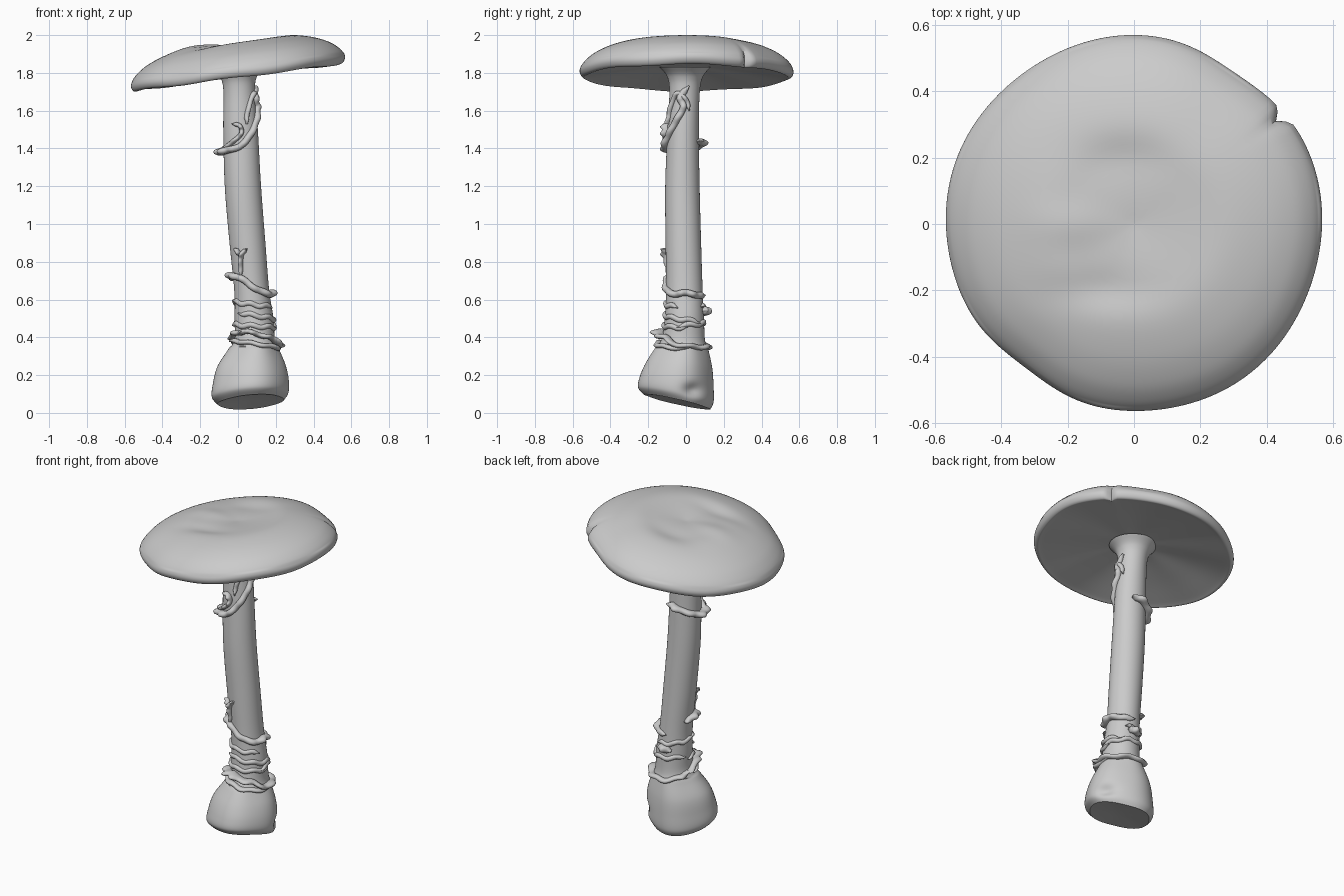
import bpy, bmesh, math
from mathutils import Vector

if "Cube" in bpy.data.objects:
    bpy.data.objects.remove(bpy.data.objects["Cube"])


def spline(pts, n):
    """Catmull-Rom samples through tuples, n steps per segment."""
    out = []
    for i in range(len(pts) - 1):
        quad = [pts[max(i - 1, 0)], pts[i], pts[i + 1], pts[min(i + 2, len(pts) - 1)]]
        for k in range(n):
            t = k / n
            out.append(tuple(0.5 * (2 * b + (c - a) * t + (2 * a - 5 * b + 4 * c - d) * t * t
                                    + (3 * b - a - 3 * c + d) * t ** 3)
                             for a, b, c, d in zip(*quad)))
    return out + [tuple(pts[-1])]


def loft(name, rings, angle=50):
    """Skin a list of vertex rings and close both ends."""
    bm = bmesh.new()
    vs = [[bm.verts.new(p) for p in ring] for ring in rings]
    n = len(rings[0])
    for a, b in zip(vs, vs[1:]):
        for i in range(n):
            j = (i + 1) % n
            bm.faces.new((a[i], a[j], b[j], b[i]))
    bm.faces.new(vs[0][::-1])
    bm.faces.new(vs[-1])
    bmesh.ops.recalc_face_normals(bm, faces=bm.faces)
    me = bpy.data.meshes.new(name)
    bm.to_mesh(me)
    bm.free()
    ob = bpy.data.objects.new(name, me)
    bpy.context.collection.objects.link(ob)
    bpy.ops.object.select_all(action='DESELECT')
    ob.select_set(True)
    bpy.context.view_layer.objects.active = ob
    bpy.ops.object.shade_smooth_by_angle(angle=math.radians(angle))
    return ob


def bump(v, centre, width):
    return math.exp(-((v - centre) / width) ** 2)


# Cap: sheared revolved profile with an uneven rim, a notch and a dented top
cap_profile = [(0.01, 0.03), (0.25, 0.03), (0.6, 0.008), (0.9, -0.018), (0.97, -0.024),
               (1.0, 0.0), (0.99, 0.03), (0.94, 0.065), (0.85, 0.102), (0.7, 0.138),
               (0.5, 0.163), (0.3, 0.16), (0.01, 0.145)]
rings = []
for k, (rho, h) in enumerate(spline(cap_profile, 5)):
    ring = []
    for i in range(180):
        d = i * 2
        a = math.radians(d)
        R = 0.566 - 0.027 * bump(d, 233, 18) - 0.016 * bump(d, 56, 16) + 0.003 * math.sin(5 * a)
        R *= 1 - 0.06 * bump(d, 36, 2) * rho ** 10
        x, y = rho * R * math.cos(a), rho * R * math.sin(a)
        z = 1.80 + 0.13 * x + h
        if k > 30:
            z -= 0.015 * bump(x, -0.05, 0.15) * bump(y, 0.2, 0.08)
            z += 0.012 * bump(x, -0.18, 0.12) * bump(y, 0.0, 0.07)
            z -= 0.015 * bump(x, -0.1, 0.15) * bump(y, -0.2, 0.06)
        else:
            z += 0.004 * rho * math.sin(7 * a + 1)
        ring.append((x, y, z))
    rings.append(ring)
loft("cap", rings)

# Stem and bulb: rows of height, x range, y range
stem_rows = [(0.0, -0.105, 0.24, -0.22, 0.125), (0.045, -0.135, 0.265, -0.25, 0.142),
             (0.13, -0.128, 0.265, -0.24, 0.142), (0.23, -0.105, 0.248, -0.21, 0.135),
             (0.33, -0.05, 0.215, -0.165, 0.115), (0.39, -0.02, 0.195, -0.13, 0.10),
             (0.5, -0.018, 0.188, -0.112, 0.095), (0.65, -0.02, 0.165, -0.105, 0.088),
             (0.9, -0.045, 0.145, -0.108, 0.08), (1.2, -0.07, 0.122, -0.11, 0.072),
             (1.5, -0.078, 0.105, -0.098, 0.068), (1.7, -0.077, 0.09, -0.088, 0.073),
             (1.78, -0.095, 0.1, -0.1, 0.09), (1.83, -0.14, 0.14, -0.14, 0.13)]
stem_samples = spline(stem_rows, 10)


def surface(z, a):
    """Point on the stem at height z and angle a, plus its outward direction."""
    i = next((k for k in range(1, len(stem_samples)) if stem_samples[k][0] >= z),
             len(stem_samples) - 1)
    lo, hi = stem_samples[i - 1], stem_samples[i]
    t = (z - lo[0]) / (hi[0] - lo[0])
    x0, x1, y0, y1 = [p + (q - p) * t for p, q in zip(lo[1:], hi[1:])]
    n = Vector((math.cos(a), math.sin(a), 0))
    return Vector(((x0 + x1) / 2 + n.x * (x1 - x0) / 2,
                   (y0 + y1) / 2 + n.y * (y1 - y0) / 2, z)), n


rings = []
for row in stem_samples:
    z, ring = row[0], []
    for i in range(64):
        a = 2 * math.pi * i / 64
        p, n = surface(z, a)
        if z < 0.35:  # slanted cut under the bulb, with a dent on the right
            p.z += (0.01 + 0.22 * (0.12 - p.y) + 0.08 * (p.x + 0.08)) * (1 - z / 0.35)
            p -= n * 0.03 * bump(p.y, 0.04, 0.05) * bump(p.z, 0.12, 0.035) * max(n.x, 0)
            p += n * 0.006 * math.sin(4 * a + 0.6)
        ring.append(p)
    rings.append(ring)
c = sum(rings[0], Vector()) / 64
rings.insert(0, [c + (p - c) * 0.3 + Vector((0, 0, 0.012)) for p in rings[0]])
loft("stem", rings, 35)


def band(name, pts, thick, wobble=0.0):
    """Torn veil strip along (angle in degrees, height, how far it stands out)."""
    path = spline(pts, 8)
    frames = []
    for k, (deg, z, out) in enumerate(path):
        p, n = surface(z, math.radians(deg))
        p.z += wobble * math.sin(deg * 0.11)
        frames.append((p, n, out * (1 + 0.2 * math.sin(k * 0.9))))
    rings, last = [], len(frames) - 1
    for k, (p, n, out) in enumerate(frames):
        tan = (frames[min(k + 1, last)][0] - frames[max(k - 1, 0)][0]).normalized()
        side = n.cross(tan).normalized()
        taper = max(0.25, min(1, k / 4, (last - k) / 4))
        half = out / 2 + 0.008
        centre = p + n * (out / 2 - 0.004)
        rings.append([centre + n * half * math.cos(b) + side * thick * taper * math.sin(b)
                      for b in (2 * math.pi * j / 10 for j in range(10))])
    loft(name, rings, 80)


# Collar above the bulb
band("collar_upper", [(-200, 0.39, 0.03), (-150, 0.42, 0.035), (-115, 0.43, 0.06), (-90, 0.42, 0.055),
                      (-50, 0.40, 0.045), (-10, 0.36, 0.04), (40, 0.35, 0.03), (90, 0.35, 0.025),
                      (140, 0.37, 0.03), (165, 0.4, 0.025)], 0.014, 0.005)
band("collar_lower", [(-180, 0.38, 0.02), (-120, 0.375, 0.022), (-70, 0.36, 0.025),
                      (-20, 0.345, 0.02), (30, 0.35, 0.015)], 0.013, 0.004)

# Wrinkles on the lower stem
for i, (start, span, z, rise) in enumerate([(-190, 200, 0.47, -0.02), (-140, 190, 0.53, -0.05),
                                            (-20, 180, 0.46, 0.03), (-170, 150, 0.59, -0.03),
                                            (60, 130, 0.56, 0.03)]):
    band(f"wrinkle_{i + 1}", [(start + span * t / 4, z + rise * t / 4, 0.009) for t in range(5)],
         0.014, 0.006)
band("knob_back", [(70, 0.545, 0.015), (88, 0.54, 0.036), (115, 0.53, 0.015)], 0.022)

# Middle torn ring
band("middle_ring", [(150, 0.71, 0.02), (180, 0.725, 0.035), (215, 0.725, 0.03), (250, 0.70, 0.02),
                     (290, 0.65, 0.018), (335, 0.63, 0.03), (370, 0.635, 0.035), (410, 0.62, 0.015),
                     (450, 0.625, 0.01)], 0.018, 0.003)
band("middle_strand", [(238, 0.72, 0.01), (242, 0.79, 0.018), (250, 0.84, 0.028), (268, 0.87, 0.02)], 0.012)
band("middle_strand_branch", [(228, 0.87, 0.016), (238, 0.85, 0.025), (248, 0.83, 0.02)], 0.012)

# Upper torn ring and its hanging shreds
band("upper_ring", [(15, 1.73, 0.012), (-15, 1.67, 0.018), (-2, 1.62, 0.022), (-25, 1.55, 0.02),
                    (-60, 1.47, 0.02), (-95, 1.41, 0.03), (-135, 1.39, 0.04), (-175, 1.38, 0.045),
                    (-220, 1.40, 0.03), (-270, 1.43, 0.04), (-300, 1.44, 0.025)], 0.018)
band("upper_shred", [(-150, 1.40, 0.02), (-112, 1.44, 0.02), (-88, 1.48, 0.03), (-92, 1.52, 0.03),
                     (-115, 1.53, 0.018)], 0.012)
band("side_shred", [(-70, 1.53, 0.018), (-62, 1.6, 0.014), (-30, 1.69, 0.014), (5, 1.66, 0.016),
                    (20, 1.6, 0.01)], 0.013)
